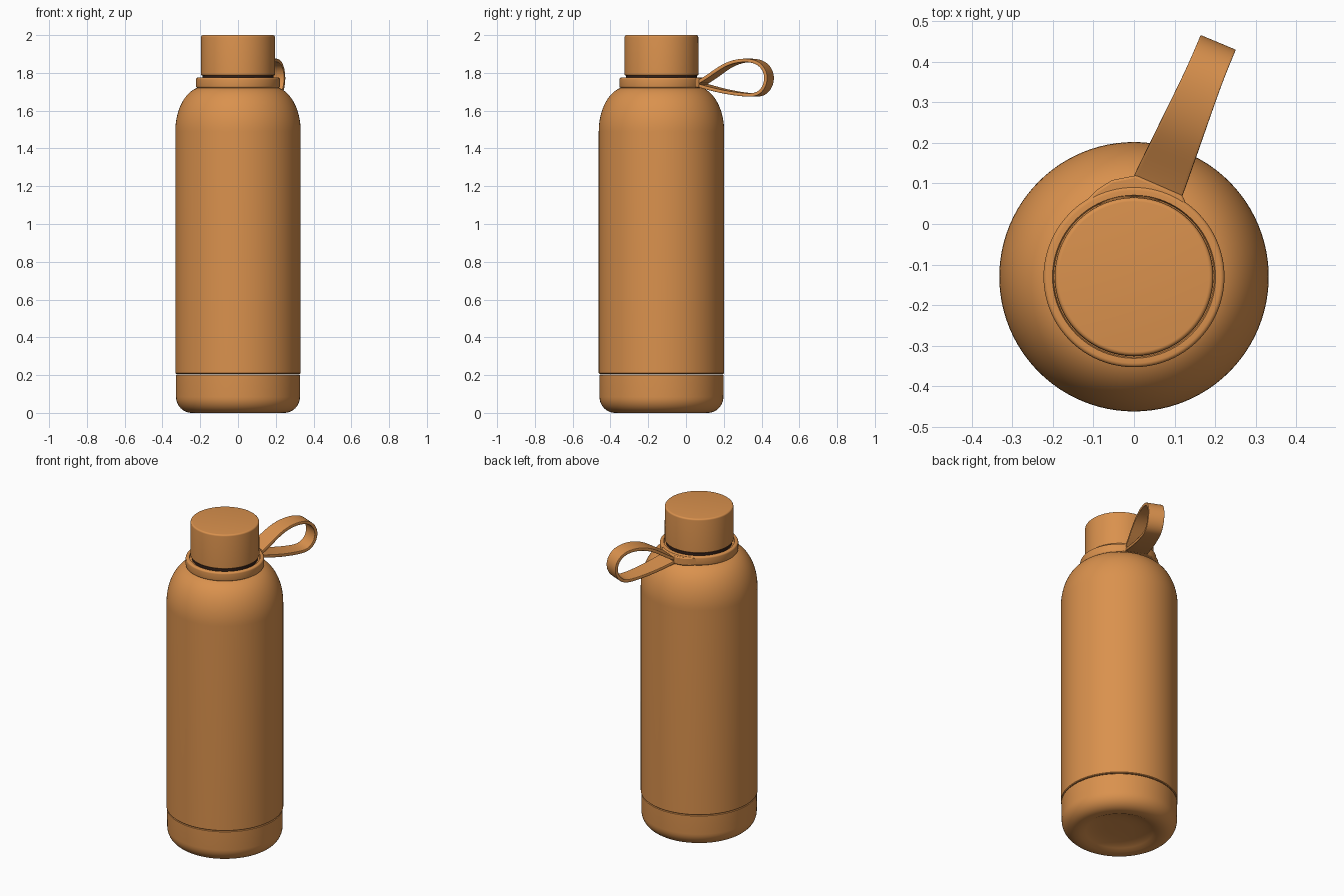
import bpy, bmesh, math
from mathutils import Vector

if "Cube" in bpy.data.objects:
    bpy.data.objects.remove(bpy.data.objects["Cube"], do_unlink=True)

CENTRE_Y = -0.13


def material(name, rgb):
    m = bpy.data.materials.new(name)
    m.use_nodes = True
    m.diffuse_color = (*rgb, 1)
    m.node_tree.nodes["Principled BSDF"].inputs["Base Color"].default_value = (*rgb, 1)
    return m


orange = material("burnt orange", (0.70, 0.285, 0.075))
dark = material("dark gap", (0.035, 0.015, 0.01))


def finish(bm, name, mat, angle=35):
    bmesh.ops.recalc_face_normals(bm, faces=bm.faces)
    mesh = bpy.data.meshes.new(name)
    bm.to_mesh(mesh)
    bm.free()
    ob = bpy.data.objects.new(name, mesh)
    bpy.context.collection.objects.link(ob)
    mesh.materials.append(mat)
    bpy.ops.object.select_all(action="DESELECT")
    ob.select_set(True)
    bpy.context.view_layer.objects.active = ob
    bpy.ops.object.shade_smooth_by_angle(angle=math.radians(angle))
    return ob


def lathe(name, profile, mat, steps=96):
    """Spin (radius, height) points around the bottle axis."""
    bm = bmesh.new()
    verts = [bm.verts.new((r, CENTRE_Y, z)) for r, z in profile]
    edges = [bm.edges.new(pair) for pair in zip(verts, verts[1:])]
    bmesh.ops.spin(bm, geom=verts + edges, cent=(0, CENTRE_Y, 0), axis=(0, 0, 1),
                   angle=math.tau, steps=steps, use_merge=True)
    bmesh.ops.remove_doubles(bm, verts=bm.verts, dist=0.0002)
    return finish(bm, name, mat)


def arc(r, z, rx, rz, start, end, n=10):
    """Elliptical arc in the profile plane, angles in degrees."""
    angles = [math.radians(start + (end - start) * i / n) for i in range(n + 1)]
    return [(r + rx * math.cos(a), z + rz * math.sin(a)) for a in angles]


# Base cup with rounded foot and a hollow underside
hollow = [(0.22 * i / 8, 0.03 * (1 - (i / 8) ** 4)) for i in range(9)]
lathe("base_cup", hollow + arc(0.245, 0.085, 0.083, 0.085, -90, 0)
      + [(0.329, 0.2), (0.325, 0.203), (0.3, 0.203)], orange)

# Body with domed shoulder
lathe("body", [(0.3, 0.206), (0.328, 0.206), (0.332, 0.21)]
      + arc(0.182, 1.49, 0.15, 0.237, 0, 80, 18) + [(0.19, 1.735)], orange)

# Collar ring, dark neck gap and cap
lathe("collar", [(0.18, 1.72)] + arc(0.213, 1.73, 0.01, 0.01, -90, 0, 4)
      + arc(0.213, 1.765, 0.01, 0.01, 0, 90, 4) + [(0.201, 1.775), (0.198, 1.765), (0.18, 1.765)],
      orange)
lathe("neck_gap", [(0.188, 1.74), (0.188, 1.795)], dark)
lathe("cap", [(0, 1.787), (0.193, 1.787), (0.196, 1.79)]
      + arc(0.185, 1.99, 0.01, 0.01, 0, 90, 5) + [(0, 2.0)], orange)

# Lug that joins the strap to the collar
bm = bmesh.new()
outline = [(-0.14, 0.035), (-0.09, 0.085), (-0.055, 0.108), (-0.02, 0.115), (0.005, 0.12),
           (0.12, 0.07), (0.13, 0.045), (0.0, 0.068)]
face = bm.faces.new([bm.verts.new((x, y, 1.722)) for x, y in outline])
top = bmesh.ops.extrude_face_region(bm, geom=[face])
bmesh.ops.translate(bm, vec=(0, 0, 0.05), verts=[v for v in top["geom"] if isinstance(v, bmesh.types.BMVert)])
lug = finish(bm, "strap_lug", orange)
bevel = lug.modifiers.new("soft edges", "BEVEL")
bevel.width, bevel.segments = 0.006, 2

# Carry strap: a tapering ribbon bent into a loop
path = [(0.07, 1.742), (0.1, 1.757), (0.15, 1.79), (0.22, 1.842), (0.29, 1.866), (0.36, 1.868),
        (0.415, 1.845), (0.444, 1.79), (0.436, 1.73), (0.4, 1.687), (0.35, 1.68), (0.25, 1.693),
        (0.17, 1.71), (0.1, 1.73), (0.07, 1.736)]
along = Vector((0.386, 0.922, 0))
across = Vector((0.922, -0.386, 0))
bm = bmesh.new()
rows = []
for y, z in path:
    s = (y - 0.095) / along.y
    mid = Vector((0.06, 0.095, z)) + along * s
    half = 0.065 - 0.018 * min(1, max(0, s / 0.3))
    rows.append([bm.verts.new(mid + across * half * t) for t in (-1, 0, 1)])
for a, b in zip(rows, rows[1:]):
    for i in range(2):
        bm.faces.new((a[i], a[i + 1], b[i + 1], b[i]))
strap = finish(bm, "carry_strap", orange, 60)
sub = strap.modifiers.new("smooth bend", "SUBSURF")
sub.levels = sub.render_levels = 3
thick = strap.modifiers.new("thickness", "SOLIDIFY")
thick.thickness, thick.offset = 0.018, 0
edge = strap.modifiers.new("soft edges", "BEVEL")
edge.width, edge.segments = 0.004, 2
